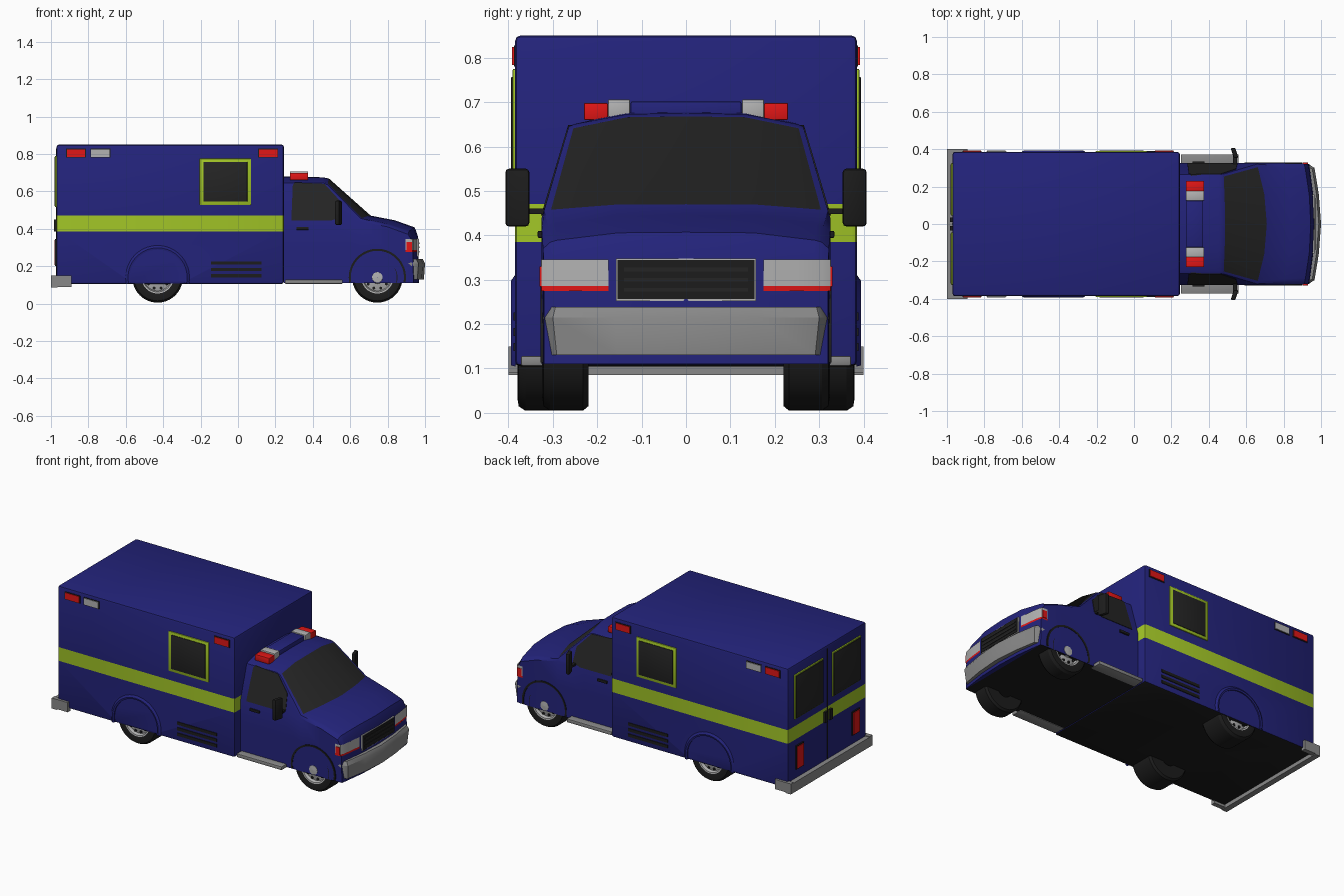
import bpy, bmesh
from math import sin, cos, pi, radians
from mathutils import Vector

cube = bpy.data.objects.get("Cube")
if cube:
    bpy.data.objects.remove(cube, do_unlink=True)


def material(name, r, g, b):
    m = bpy.data.materials.new(name)
    m.use_nodes = True
    m.diffuse_color = (r, g, b, 1)
    m.node_tree.nodes["Principled BSDF"].inputs["Base Color"].default_value = (r, g, b, 1)
    return m


BLUE = material("navy blue paint", .017, .017, .2)
BLACK = material("black rubber", .012, .012, .012)
GREEN = material("lime green", .36, .56, .02)
GLASS = material("dark glass", .018, .018, .018)
GREY = material("bumper grey", .25, .25, .25)
SILVER = material("silver", .45, .45, .45)
RED = material("signal red", .75, .008, .008)
made = []


def finish(name, bm, mats):
    bmesh.ops.recalc_face_normals(bm, faces=bm.faces)
    mesh = bpy.data.meshes.new(name)
    bm.to_mesh(mesh)
    bm.free()
    for m in mats:
        mesh.materials.append(m)
    ob = bpy.data.objects.new(name, mesh)
    bpy.context.collection.objects.link(ob)
    made.append(ob)
    return ob


def box_mesh(x, y, z, bevel=0):
    bm = bmesh.new()
    bmesh.ops.create_cube(bm, size=1)
    for v in bm.verts:
        v.co = [a[0] if c < 0 else a[1] for a, c in zip((x, y, z), v.co)]
    if bevel:
        bmesh.ops.bevel(bm, geom=bm.edges[:], offset=bevel, segments=2,
                        profile=.5, affect='EDGES')
    return bm


def box(name, x, y, z, mat, bevel=0):
    return finish(name, box_mesh(x, y, z, bevel), [mat])


def side_box(name, s, x, y, z, mat, bevel=0):
    return box(name, x, sorted((s * y[0], s * y[1])), z, mat, bevel)


def grid(name, rows, mats, rule=None, closed=False):
    """Skin between rows of points; closed also caps both ends."""
    bm = bmesh.new()
    vs = [[bm.verts.new(p) for p in row] for row in rows]
    n = len(rows[0])
    for i in range(len(vs) - 1):
        for j in range(n if closed else n - 1):
            k = (j + 1) % n
            f = bm.faces.new((vs[i][j], vs[i][k], vs[i + 1][k], vs[i + 1][j]))
            f.material_index = rule(i, j) if rule else 0
    if closed:
        bm.faces.new(vs[0])
        bm.faces.new(vs[-1])
    bmesh.ops.remove_doubles(bm, verts=bm.verts, dist=.0005)
    return finish(name, bm, mats)


def lathe(name, profile, x, z, s, mat, a0=0, a1=2 * pi, steps=40):
    """Turn (radius, y) points about a wheel axle."""
    rows = []
    for i in range(steps + 1):
        a = a0 + (a1 - a0) * i / steps
        rows.append([(x + r * cos(a), s * y, z + r * sin(a)) for r, y in profile])
    return grid(name, rows, [mat])


def cut_arches(ob, x, z, r):
    for s in (1, -1):
        bm = box_mesh((0, 1), (0, 1), (0, 1))
        bm.clear()
        bmesh.ops.create_cone(bm, cap_ends=True, segments=48, radius1=r, radius2=r, depth=.3)
        for v in bm.verts:
            v.co = (x + v.co.x, s * .345 + v.co.z, z + v.co.y)
        for f in bm.faces:
            f.material_index = 1
        cutter = finish("arch_cutter", bm, list(ob.data.materials))
        made.remove(cutter)
        mod = ob.modifiers.new("arch", 'BOOLEAN')
        mod.operation, mod.solver, mod.object = 'DIFFERENCE', 'EXACT', cutter
        bpy.context.view_layer.objects.active = ob
        bpy.ops.object.modifier_apply(modifier=mod.name)
        bpy.data.objects.remove(cutter, do_unlink=True)


REAR_X, FRONT_X, AXLE_Z = -.43, .745, .14

# Rear box body with a painted stripe and dark floor
bm = box_mesh((-.97, .245), (-.385, .385), (.105, .85), .012)
for h in (.385, .47):
    bmesh.ops.bisect_plane(bm, geom=bm.verts[:] + bm.edges[:] + bm.faces[:],
                           plane_co=(0, 0, h), plane_no=(0, 0, 1))
bm.normal_update()
for f in bm.faces:
    if .385 < f.calc_center_median().z < .47:
        f.material_index = 2
    elif f.normal.z < -.5:
        f.material_index = 1
body = finish("box_body", bm, [BLUE, BLACK, GREEN])
cut_arches(body, REAR_X, AXLE_Z, .15)

# Cab: x, belt half width, belt z, top half width, top z, crown, bow
stations = [
    (.245, .325, .44, .264, .645, .035, 0),
    (.455, .325, .44, .264, .645, .03, 0),
    (.475, .325, .44, .267, .635, .033, .012),
    (.655, .325, .44, .32, .455, .015, .055),
    (.8, .325, .41, .31, .42, .025, .04),
    (.91, .322, .37, .305, .385, .022, .035),
    (.932, .32, .33, .305, .345, .015, .03),
    (.935, .32, .26, .305, .265, 0, .03),
    (.938, .32, .11, .305, .11, 0, .03)]
rings = []
for x, wb, zb, wt, zt, crown, bow in stations:
    half = [(wb, .11), (wb, min(.28, zb)), (wb, zb)]
    half += [(wt * t, zt + crown * (1 - t ** 4)) for t in (1, .95, .5, 0)]
    full = half + [(-y, z) for y, z in half[-2::-1]]
    rings.append([(x + bow * (1 - (y / wb) ** 2), y, z) for y, z in full])
cab = grid("cab", rings, [BLUE, BLACK, GLASS], closed=True,
           rule=lambda i, j: 2 if i == 2 and 4 <= j <= 7 else int(j == 12))
cut_arches(cab, FRONT_X, AXLE_Z, .148)

# Front bumper swept round the nose
path = [(.875, .322), (.93, .322), (.965, .3), (.988, .16), (1, 0)]
path += [(x, -y) for x, y in path[-2::-1]]
section = [(.04, .92, .13), (.006, .97, .13), (0, 1, .215), (.012, .98, .238), (.05, .9, .238)]
grid("front_bumper", [[(x - d, y * k, z) for d, k, z in section] for x, y in path], [GREY])

# Grille
box("grille_frame", (.93, .965), (-.158, .158), (.252, .348), SILVER)
box("grille", (.93, .968), (-.154, .154), (.256, .344), BLACK)
for i in range(3):
    z = .277 + i * .023
    box("grille_slat", (.96, .971), (-.14, .14), (z - .004, z + .004), GLASS)

# Rear bumper and doors
box("rear_bumper", (-1, -.965), (-.4, .4), (.085, .145), GREY)
box("door_seam", (-.973, -.96), (-.003, .003), (.12, .83), BLACK)

# Roof light bar
box("light_bar_base", (.28, .37), (-.125, .125), (.66, .702), BLUE, .005)

for s in (1, -1):
    # Wheels
    for x, out in ((REAR_X, .38), (FRONT_X, .324)):
        lathe("tyre", [(.05, .22), (.125, .22), (.135, .232), (.135, out - .018),
                       (.125, out - .003), (.105, out), (.083, out - .004),
                       (.08, out - .03)], x, AXLE_Z, s, BLACK)
        lathe("rim", [(.086, out - .003), (.078, out - .004), (.072, out - .022),
                      (.045, out - .014), (.034, out - .012), (.028, out + .002),
                      (.001, out + .004)], x, AXLE_Z, s, SILVER)
        for i in range(10):
            a = i * pi / 5
            lathe("rim_hole", [(.001, out - .013), (.008, out - .013), (.008, out - .02)],
                  x + .06 * cos(a), AXLE_Z + .06 * sin(a), s, BLACK, steps=8)
    # Arch flares
    lathe("rear_arch_flare", [(.148, .37), (.148, .392), (.158, .394), (.172, .384)],
          REAR_X, AXLE_Z, s, BLUE, radians(-12), radians(192))
    lathe("front_arch_lip", [(.142, .3), (.142, .327), (.153, .328), (.153, .31)],
          FRONT_X, AXLE_Z, s, BLACK, radians(-10), radians(190))

    # Box side window, vents and marker lights
    side_box("side_window_frame", s, (-.205, .07), (.38, .391), (.527, .775), GREEN, .004)
    side_box("side_window_glass", s, (-.185, .05), (.38, .394), (.545, .757), GLASS, .002)
    for z in (.148, .182, .217):
        side_box("side_vent", s, (-.145, .125), (.38, .389), (z - .009, z + .009), BLACK)
    for name, x0, mat in (("rear_marker", -.915, RED), ("white_marker", -.785, SILVER),
                          ("front_marker", .112, RED)):
        side_box(name + "_frame", s, (x0 - .004, x0 + .102), (.38, .388), (.78, .828), BLACK)
        side_box(name, s, (x0, x0 + .098), (.38, .392), (.784, .824), mat)

    # Back door windows, lamps and handles
    side_box("back_window_frame", s, (-.978, -.96), (.045, .325), (.515, .79), GREEN, .004)
    side_box("back_window_glass", s, (-.982, -.96), (.052, .318), (.522, .783), GLASS, .002)
    side_box("tail_lamp_frame", s, (-.978, -.96), (.238, .312), (.2, .346), BLACK)
    side_box("tail_lamp", s, (-.982, -.96), (.244, .306), (.206, .34), RED)
    side_box("back_door_handle", s, (-.984, -.96), (.012, .035), (.385, .45), BLACK)
    side_box("bumper_end", s, (-1, -.89), (.372, .4), (.09, .15), GREY)

    # Cab door window laid on the sloping side
    outline = [(.285, .445), (.293, .635), (.305, .648), (.462, .64), (.545, .55),
               (.553, .46), (.5, .445)]
    bm = bmesh.new()
    bm.faces.new([bm.verts.new((x, s * (.328 - (z - .44) * .3), z)) for x, z in outline])
    ext = bmesh.ops.extrude_face_region(bm, geom=bm.faces[:])
    for v in ext["geom"]:
        if isinstance(v, bmesh.types.BMVert):
            v.co.y -= s * .008
    finish("door_window", bm, [GLASS])
    side_box("door_handle", s, (.312, .378), (.32, .334), (.394, .41), BLACK, .003)
    side_box("running_board", s, (.25, .56), (.3, .372), (.106, .128), GREY, .004)

    # Door mirrors
    side_box("mirror_arm", s, (.53, .55), (.31, .37), (.448, .46), BLACK)
    mirror = side_box("mirror", s, (.525, .55), (.353, .407), (.42, .55), BLACK, .008)
    for v in mirror.data.vertices:
        v.co.x -= (abs(v.co.y) - .38) * .3

    # Roof beacons
    side_box("red_beacon", s, (.278, .375), (.176, .23), (.66, .698), RED, .003)
    side_box("white_beacon", s, (.278, .375), (.126, .176), (.66, .706), SILVER, .003)

    # Headlights wrapped round the nose corners
    cols = [(.957, .175), (.949, .25), (.94, .308), (.932, .326), (.895, .327)]
    rows = [[(x, s * y, z) for x, y in cols] for z in (.275, .286, .345)]
    lamp = grid("headlight", rows, [RED, SILVER], rule=lambda i, j: int(i > 0))
    side_box("headlight_side_lamp", s, (.9, .93), (.315, .33), (.285, .33), RED)

# Smooth rounded parts, keep hard edges
bpy.ops.object.select_all(action='DESELECT')
for ob in made:
    ob.select_set(True)
bpy.context.view_layer.objects.active = body
bpy.ops.object.shade_smooth_by_angle(angle=radians(32))
